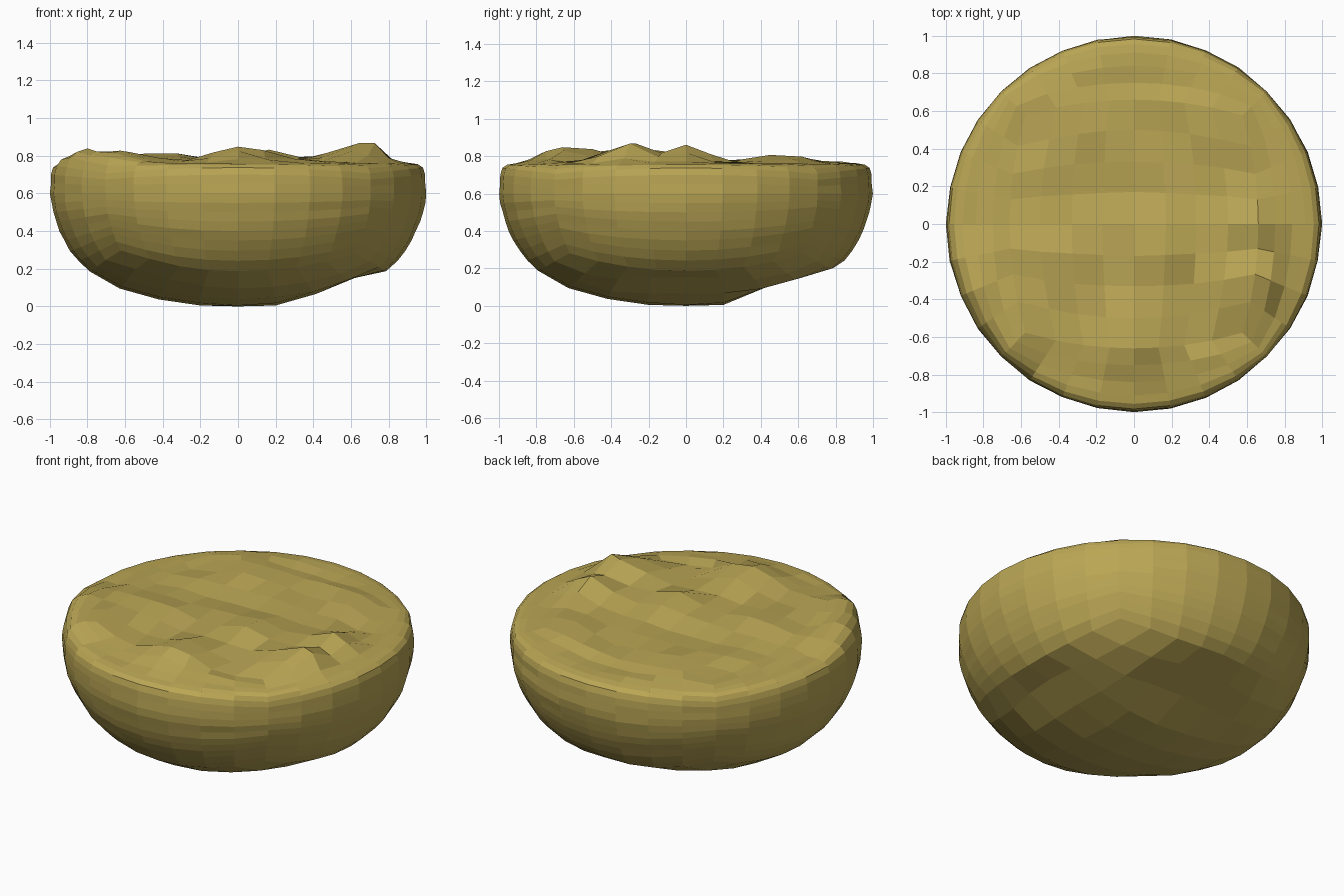
import bpy, bmesh, math, random
from mathutils import Vector

if "Cube" in bpy.data.objects:
    bpy.data.objects.remove(bpy.data.objects["Cube"])

random.seed(7)

# Half profile (angle step, radius, height) from bottom centre to top centre
PROFILE = [(0, 0, .005), (1, .2, .01), (2, .42, .042), (3, .63, .1), (4, .79, .192),
           (4.5, .85, .247), (5, .893, .3), (5.5, .924, .355), (6, .949, .405),
           (6.5, .969, .455), (7, .984, .505),
           (7.5, .995, .555), (8, 1, .605), (8.5, .998, .66), (9, .993, .705),
           (9.5, .982, .742), (10, .955, .76), (10.5, .91, .767), (11, .84, .77),
           (12, .66, .77), (13, .5, .772), (14, .33, .775), (15, .17, .778), (16, 0, .78)]

# Underside chips: lowest height against distance to the right and to the back
RIGHT_CHIP = [(.2, .005), (.36, .04), (.5, .12), (.65, .165), (.78, .17), (.9, .25)]
BACK_CHIP = [(.2, .005), (.38, .09), (.6, .15), (.8, .21), (.95, .3)]

# Local lumps on the crust: x, y, height, spread
LUMPS = [(.62, -.32, .105, .10), (0, -.62, .10, .12), (.63, 0, .085, .10),
         (-.3, .52, .045, .12), (.42, .55, .045, .12), (-.35, -.2, .055, .14),
         (.72, -.32, .06, .07), (.2, -.1, .06, .10), (-.6, -.1, .04, .10)]
# Raised lip at the front left of the rim
LIP = [(-.66, -.56, .08, .12), (-.83, -.28, .075, .10)]


def interp(table, t):
    if t <= table[0][0]:
        return table[0][1:]
    for a, b in zip(table, table[1:]):
        if t <= b[0]:
            f = (t - a[0]) / (b[0] - a[0])
            return [p + (q - p) * f for p, q in zip(a[1:], b[1:])]
    return table[-1][1:]


def gauss(x, y, cx, cy, s):
    return math.exp(-((x - cx) ** 2 + (y - cy) ** 2) / (2 * s * s))


def smooth(a, b, v):
    t = min(max((v - a) / (b - a), 0), 1)
    return t * t * (3 - 2 * t)


# Quad sphere: an evenly gridded cube, 8 faces per side
bm = bmesh.new()
bmesh.ops.create_cube(bm, size=2)
bmesh.ops.subdivide_edges(bm, edges=bm.edges[:], cuts=7, use_grid_fill=True)

# Extra rows round the wall and the rounded rim
for level in (-.875, -.625, -.375, -.125, .125, .375, .625, .875):
    bmesh.ops.bisect_plane(bm, geom=bm.verts[:] + bm.edges[:] + bm.faces[:],
                           plane_co=(0, 0, level), plane_no=(0, 0, 1))

for v in bm.verts:
    d = Vector([math.tan(c * math.pi / 4) for c in v.co]).normalized()
    r, z = interp(PROFILE, math.acos(max(-1, min(1, -d.z))) / math.pi * 16)
    flat = math.hypot(d.x, d.y)
    x, y = (d.x / flat * r, d.y / flat * r) if flat > 1e-5 else (0, 0)

    if d.z > .1:
        # Lumpy crust inside a level rim
        inside = smooth(.93, .78, r)
        z += inside * sum(h * gauss(x, y, cx, cy, s) for cx, cy, h, s in LUMPS)
        z += smooth(.2, .4, d.z) * sum(h * gauss(x, y, cx, cy, s) for cx, cy, h, s in LIP)
        z += inside * random.uniform(-.014, .016)
        z = min(z, .872)
    elif d.z < -.25:
        # Chipped underside on the right and the back
        z = max(z, interp(RIGHT_CHIP, x)[0], interp(BACK_CHIP, y)[0])
        # Shallow hollow on the lower front left
        z += .025 * gauss(x, y, -.5, -.55, .15)
    if d.z < .1 and r > .5:
        # Hand-carved unevenness of the wall
        k = 1 - random.uniform(0, .006)
        x, y = x * k, y * k
    v.co = (x, y, z)

mesh = bpy.data.meshes.new("round_stone")
bmesh.ops.recalc_face_normals(bm, faces=bm.faces[:])
bm.to_mesh(mesh)
bm.free()
stone = bpy.data.objects.new("round_stone", mesh)
bpy.context.collection.objects.link(stone)

# Stand on the ground
low = min(v.co.z for v in mesh.vertices)
for v in mesh.vertices:
    v.co.z -= low

mat = bpy.data.materials.new("tan")
mat.diffuse_color = (.49, .38, .09, 1)
mat.use_nodes = True
mat.node_tree.nodes["Principled BSDF"].inputs["Base Color"].default_value = mat.diffuse_color
mesh.materials.append(mat)
